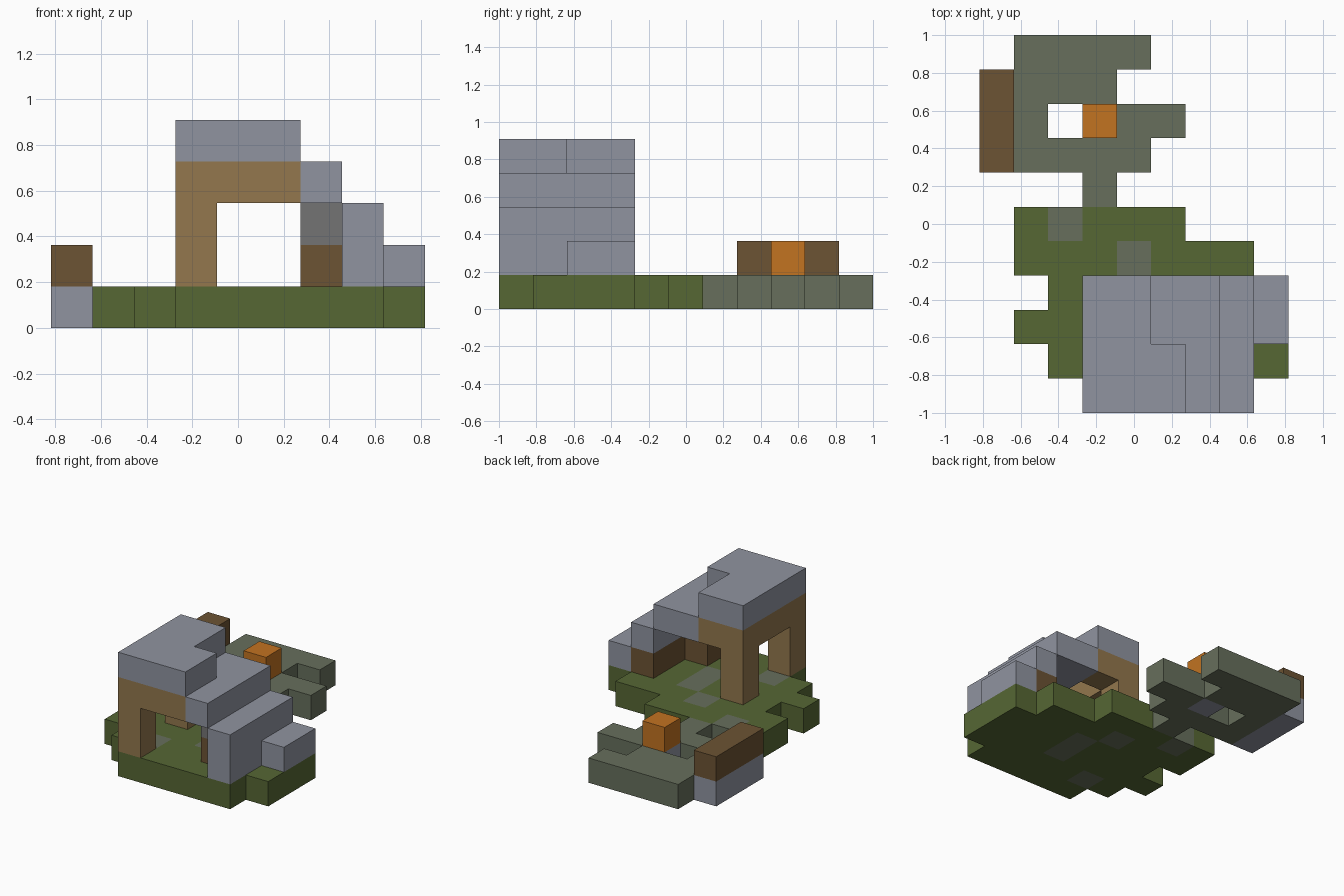
import bpy
import bmesh
from itertools import product
from mathutils import Vector

if "Cube" in bpy.data.objects:
    bpy.data.objects.remove(bpy.data.objects["Cube"], do_unlink=True)

UNIT = 2 / 11                      # edge of one block
CENTRE = Vector((4.5, 5.5, 0))     # middle of the block grid


def linear(c):
    c /= 255
    return c / 12.92 if c <= 0.04045 else ((c + 0.055) / 1.055) ** 2.4


def material(name, *rgb):
    mat = bpy.data.materials.new(name)
    mat.use_nodes = True
    colour = [linear(c) for c in rgb] + [1]
    mat.diffuse_color = colour
    mat.node_tree.nodes["Principled BSDF"].inputs["Base Color"].default_value = colour
    return mat


grass = material("grass_green", 86, 103, 52)
path = material("path_grey_green", 103, 111, 92)
stone = material("blue_grey_stone", 144, 148, 160)
tan = material("tan_timber", 147, 119, 77)
brown = material("dark_timber", 108, 83, 51)
orange = material("orange", 194, 115, 33)
grey = material("plain_grey", 116, 116, 116)


def box(x0, x1, y0, y1, z0, z1):
    """Blocks in inclusive ranges."""
    return set(product(range(x0, x1 + 1), range(y0, y1 + 1), range(z0, z1 + 1)))


# Ground plan, back row first: p path, g grass, s stone
PLAN = [
    ".pppp....",
    "sppp.....",
    "sp.spp...",
    "spppp....",
    "...p.....",
    ".gpggg...",
    ".gggpggg.",
    "..gggpggg",
    ".ggggpggg",
    "..gpggggg",
    "...ggggg.",
]


def ground(letter):
    return {(x, len(PLAN) - 1 - row, 0)
            for row, line in enumerate(PLAN)
            for x, mark in enumerate(line) if mark == letter}


parts = {
    "lawn": (grass, ground("g")),
    "paving": (path, ground("p")),
    "stone_footings": (stone, ground("s")),
    # yard
    "yard_bench": (brown, box(0, 0, 7, 9, 1, 1)),
    "fire_block": (orange, box(3, 3, 8, 8, 1, 1)),
    # timber frame
    "front_post": (tan, box(3, 3, 0, 0, 1, 2)),
    "back_post": (tan, box(3, 3, 3, 3, 1, 2)),
    "front_beam": (tan, box(3, 5, 0, 0, 3, 3)),
    "side_beam": (tan, box(3, 3, 1, 2, 3, 3)),
    "back_beam": (tan, box(3, 4, 3, 3, 3, 3)),
    # stepped roof
    "roof_top": (stone, box(3, 4, 0, 3, 4, 4) | box(5, 5, 0, 1, 4, 4)),
    "roof_middle": (stone, box(5, 5, 2, 3, 3, 3) | box(6, 6, 0, 3, 3, 3)),
    "roof_low": (stone, box(7, 7, 0, 3, 2, 2) | box(7, 7, 0, 1, 1, 1)),
    "roof_step": (stone, box(8, 8, 2, 3, 1, 1)),
    # fittings inside
    "inner_wall": (brown, box(7, 7, 2, 3, 1, 1)),
    "inner_chest": (brown, box(6, 6, 1, 1, 1, 1)),
    "inner_hearth": (grey, box(6, 6, 1, 1, 2, 2)),
}
filled = set().union(*(cells for _, cells in parts.values()))


def build(name, mat, cells):
    """Mesh the exposed sides of a group of blocks."""
    bm = bmesh.new()
    for cell in sorted(cells):
        middle = Vector(cell) + Vector((0.5, 0.5, 0.5))
        for axis, sign in product(range(3), (-1, 1)):
            step = Vector((0, 0, 0))
            step[axis] = sign
            if tuple(int(c) for c in Vector(cell) + step) in filled:
                continue
            u, v = Vector((0, 0, 0)), Vector((0, 0, 0))
            u[(axis + 1) % 3] = 0.5
            v[(axis + 2) % 3] = 0.5 * sign
            mid = middle + step / 2
            corners = (mid - u - v, mid + u - v, mid + u + v, mid - u + v)
            bm.faces.new([bm.verts.new((c - CENTRE) * UNIT) for c in corners])
    bmesh.ops.remove_doubles(bm, verts=bm.verts, dist=0.001)
    mesh = bpy.data.meshes.new(name)
    bm.to_mesh(mesh)
    bm.free()
    mesh.materials.append(mat)
    obj = bpy.data.objects.new(name, mesh)
    bpy.context.collection.objects.link(obj)


for part_name, (mat, cells) in parts.items():
    build(part_name, mat, cells)
